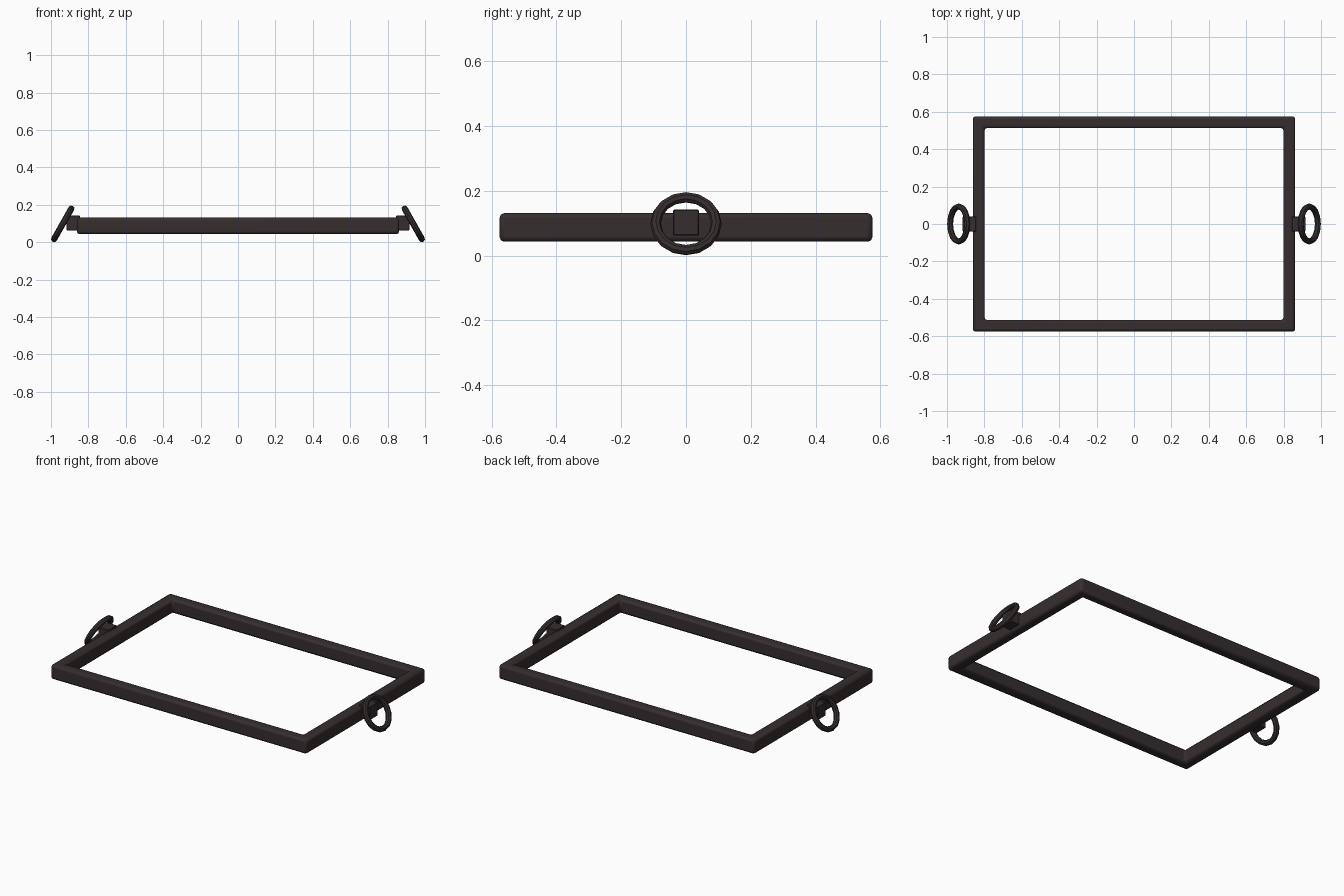
import bpy
import bmesh
import math
from mathutils import Matrix

cube = bpy.data.objects.get("Cube")
if cube:
    bpy.data.objects.remove(cube, do_unlink=True)

iron = bpy.data.materials.new("dark_brown_iron")
iron.use_nodes = True
colour = (0.036, 0.027, 0.028, 1)
iron.diffuse_color = colour
bsdf = iron.node_tree.nodes["Principled BSDF"]
bsdf.inputs["Base Color"].default_value = colour
bsdf.inputs["Roughness"].default_value = 0.7


def finish(name, bm, bevel=0, segments=2):
    """Turn a bmesh into a shaded, optionally bevelled object."""
    bmesh.ops.recalc_face_normals(bm, faces=bm.faces)
    mesh = bpy.data.meshes.new(name)
    bm.to_mesh(mesh)
    bm.free()
    mesh.materials.append(iron)
    obj = bpy.data.objects.new(name, mesh)
    bpy.context.collection.objects.link(obj)
    if bevel:
        mod = obj.modifiers.new("worn_edges", 'BEVEL')
        mod.width = bevel
        mod.segments = segments
        mod.limit_method = 'ANGLE'
    bpy.ops.object.select_all(action='DESELECT')
    obj.select_set(True)
    bpy.context.view_layer.objects.active = obj
    bpy.ops.object.shade_smooth_by_angle(angle=math.radians(40))
    return obj


def sweep_closed(bm, sections):
    """Join a closed loop of equal cross-sections with quads."""
    loops = [[bm.verts.new(p) for p in section] for section in sections]
    for i, a in enumerate(loops):
        b = loops[(i + 1) % len(loops)]
        for j in range(len(a)):
            k = (j + 1) % len(a)
            bm.faces.new((a[j], a[k], b[k], b[j]))


# Rectangular frame with mitred corners
half_x, half_y, bar = 0.862, 0.575, 0.062
low, high = 0.043, 0.131
bm = bmesh.new()
corners = [(-1, -1), (1, -1), (1, 1), (-1, 1)]
sweep_closed(bm, [
    [(sx * (half_x - inset), sy * (half_y - inset), z)
     for inset, z in ((0, low), (0, high), (bar, high), (bar, low))]
    for sx, sy in corners])
finish("frame", bm, bevel=0.014)

# Mounting block and tilted handle ring on each end
for side, sign in (("left", 1), ("right", -1)):
    bm = bmesh.new()
    place = Matrix.Translation((sign * 0.88, 0, 0.102))
    bmesh.ops.create_cube(bm, size=1, matrix=place @ Matrix.Diagonal((0.072, 0.08, 0.08, 1)))
    finish(side + "_ring_mount", bm, bevel=0.003, segments=1)

    major, minor, around, sides = 0.0935, 0.0165, 16, 8
    sections = []
    for i in range(around):
        a = math.tau * i / around
        section = []
        for j in range(sides):
            b = math.tau * j / sides
            r = major + minor * math.cos(b)
            section.append((minor * math.sin(b), r * math.cos(a), r * math.sin(a)))
        sections.append(section)
    bm = bmesh.new()
    sweep_closed(bm, sections)
    ring = finish(side + "_handle_ring", bm)
    ring.location = (sign * 0.937, 0, 0.0985)
    ring.rotation_euler.y = -sign * math.radians(29.5)
